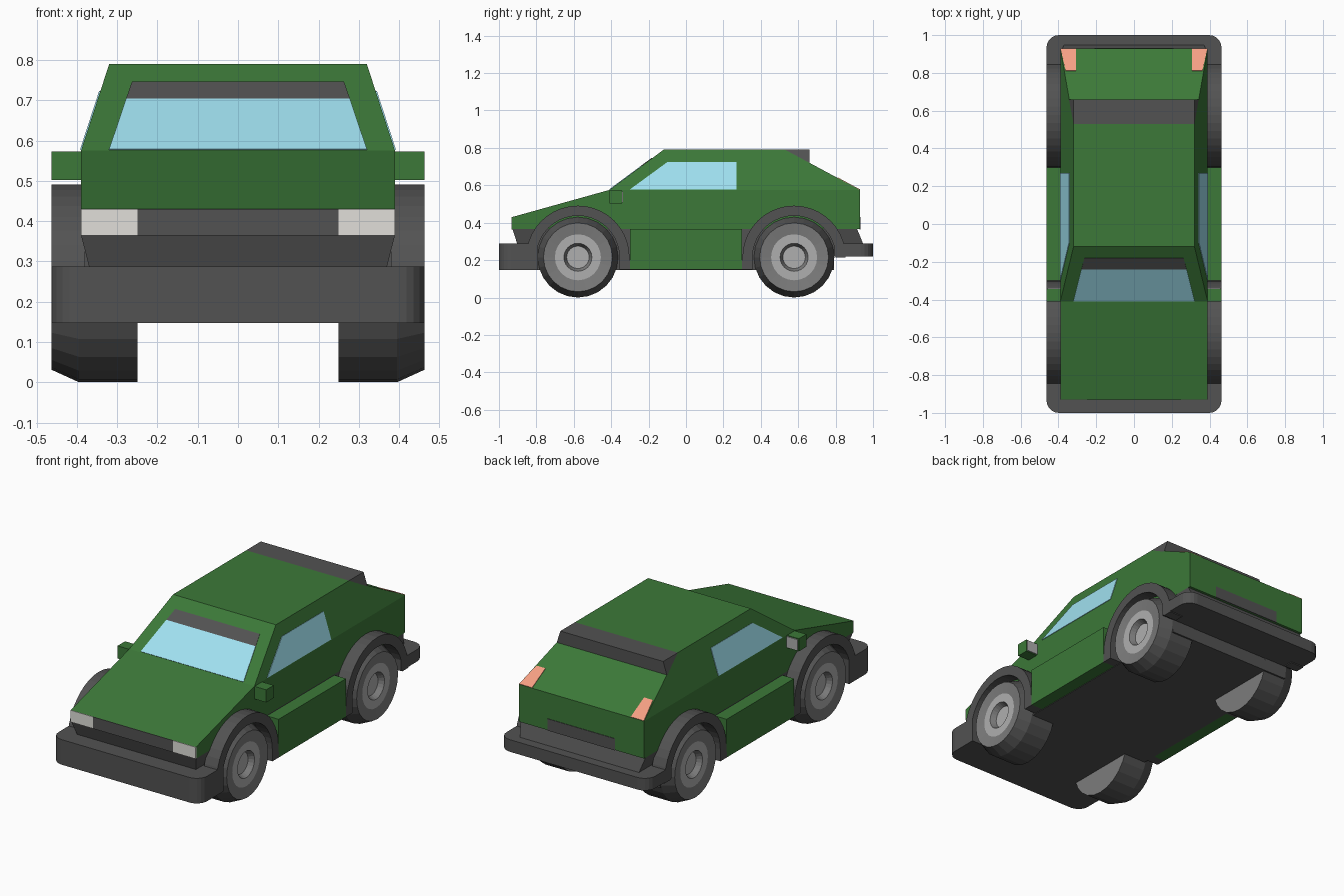
import bpy, bmesh
from math import sin, cos, pi, tau

if "Cube" in bpy.data.objects:
    bpy.data.objects.remove(bpy.data.objects["Cube"], do_unlink=True)


def material(name, r, g, b):
    m = bpy.data.materials.new(name)
    m.use_nodes = True
    m.diffuse_color = (r, g, b, 1)
    m.node_tree.nodes["Principled BSDF"].inputs["Base Color"].default_value = (r, g, b, 1)
    return m


GREEN = material("green_paint", .045, .19, .04)
DARK = material("dark_trim", .085, .085, .085)
MID = material("tyre_wall", .2, .2, .2)
LIGHT = material("rim_metal", .43, .43, .43)
GLASS = material("window_glass", .35, .75, .87)
WHITE = material("headlight_white", .75, .74, .7)
RED = material("tail_light_red", .92, .35, .23)


def add_object(name, bm, mats):
    bmesh.ops.recalc_face_normals(bm, faces=bm.faces)
    mesh = bpy.data.meshes.new(name)
    bm.to_mesh(mesh)
    bm.free()
    for m in mats:
        mesh.materials.append(m)
    ob = bpy.data.objects.new(name, mesh)
    bpy.context.collection.objects.link(ob)
    return ob


def loft(name, rings, mats, slots=None):
    """Bridge rings of points and cap both ends; slots are material indices
    for the first cap, each band, then the last cap."""
    slots = slots or [0] * (len(rings) + 1)
    bm = bmesh.new()
    rows = [[bm.verts.new(p) for p in ring] for ring in rings]
    n = len(rows[0])
    bm.faces.new(rows[0]).material_index = slots[0]
    bm.faces.new(rows[-1]).material_index = slots[-1]
    for a, b, slot in zip(rows, rows[1:], slots[1:]):
        for i in range(n):
            j = (i + 1) % n
            bm.faces.new((a[i], a[j], b[j], b[i])).material_index = slot
    return add_object(name, bm, mats)


def half_width(z):
    """Body half width, tapering above the belt line."""
    return .39 - max(0, z - .575) * .07 / .215


def prism(name, profile, mat):
    """Side profile stretched across the full body width."""
    return loft(name, [[(s * half_width(z), y, z) for y, z in profile] for s in (-1, 1)], [mat])


def box(name, x, y, z, mat):
    return loft(name, [[(x[0], y[0], h), (x[1], y[0], h), (x[1], y[1], h), (x[0], y[1], h)]
                       for h in z], [mat])


def panel(name, points, mat):
    """Thin plate lying on a body surface."""
    bm = bmesh.new()
    bm.faces.new([bm.verts.new(p) for p in points])
    ob = add_object(name, bm, [mat])
    mod = ob.modifiers.new("thickness", "SOLIDIFY")
    mod.thickness = .006
    mod.offset = 0
    return ob


# Painted body
prism("lower_body", [(-.93, .365), (-.93, .43), (-.41, .575), (.93, .575), (.93, .365)], GREEN)
prism("cabin", [(-.41, .575), (-.12, .79), (.53, .79), (.93, .575)], GREEN)
prism("roof_spoiler", [(.53, .79), (.66, .79), (.66, .715)], DARK)

# Underbody and the sloped skirt above the bumpers
box("chassis", (-.39, .39), (-.8, .79), (.147, .37), DARK)
loft("bumper_skirt", [
    [(-w, f, z), (w, f, z), (w, r, z), (-w, r, z)]
    for w, f, r, z in ((.39, -.928, .915, .366), (.368, -.9, .95, .28))], [DARK])


# Bumpers with rounded outer corners
def bumper(name, s, z0, z1):
    r = .065
    arc = [(.463 - r + r * cos(a), 1 - r + r * sin(a)) for a in [i * pi / 10 for i in range(6)]]
    plan = [(.463, .79)] + arc
    plan += [(-x, y) for x, y in reversed(plan)]
    loft(name, [[(x, s * y, z) for x, y in plan] for z in (z0, z1)], [DARK])


bumper("front_bumper", -1, .147, .288)
bumper("rear_bumper", 1, .22, .288)


# Windscreen with sun strip
def screen_y(z):
    return -.41 + (z - .575) * .29 / .215


def screen_panel(name, low, high, mat):
    (w0, z0), (w1, z1) = low, high
    panel(name, [(-w0, screen_y(z0), z0), (w0, screen_y(z0), z0),
                 (w1, screen_y(z1), z1), (-w1, screen_y(z1), z1)], mat)


screen_panel("windscreen", (.32, .577), (.278, .702), GLASS)
screen_panel("sun_strip", (.278, .702), (.263, .745), DARK)


# Flat front and rear panels
def upright(name, x0, x1, y, mat):
    panel(name, [(x0, y, .364), (x1, y, .364), (x1, y, .43), (x0, y, .43)], mat)


upright("grille", -.25, .25, -.93, DARK)
upright("rear_plate_panel", -.21, .21, .93, DARK)


def hatch_z(y):
    return .575 + (.93 - y) * .215 / .4


# Wheel cross-section: radius and distance from the centre line
WHEEL = [(.215, .25), (.215, .395), (.184, .463), (.123, .455), (.075, .455), (.06, .425)]
WHEEL_SLOTS = [1, 0, 0, 1, 2, 1, 2]
AXLE_Y, AXLE_Z = .578, .215

for s, side in ((1, "left"), (-1, "right")):
    # Glass, lights, mirror and sill of one side
    panel(side + "_window", [(s * half_width(z), y, z) for y, z in
                             ((-.3, .577), (-.1, .723), (.27, .723), (.27, .577))], GLASS)
    upright(side + "_headlight", s * .25, s * .39, -.93, WHITE)
    panel(side + "_tail_light", [(s * x, y, hatch_z(y)) for x, y in
                                 ((.307, .929), (.389, .929), (.362, .81), (.307, .81))], RED)
    box(side + "_mirror", (s * .38, s * .463), (-.41, -.343), (.502, .573), GREEN)
    box(side + "_mirror_glass", (s * .39, s * .458), (-.343, -.338), (.507, .568), LIGHT)
    box(side + "_sill", (s * .38, s * .463), (-.3, .3), (.15, .365), GREEN)

    for e, end in ((-1, "front"), (1, "rear")):
        # Wheel arch with a leg reaching down to the sill
        steps = [i * pi / 20 for i in range(21)]
        outer = [(.276 * cos(a), AXLE_Z + .276 * sin(a)) for a in steps]
        inner = [(.222 * cos(a), AXLE_Z + .222 * sin(a)) for a in reversed(steps)]
        arch = outer + [(-.282, .15), (-.222, .15)] + inner
        loft(f"{end}_{side}_wheel_arch",
             [[(s * x, e * (AXLE_Y + y), z) for y, z in arch] for x in (.38, .463)], [DARK])

        # Wheel
        turns = [i * tau / 24 for i in range(24)]
        loft(f"{end}_{side}_wheel",
             [[(s * x, e * AXLE_Y + r * cos(a), AXLE_Z + r * sin(a)) for a in turns]
              for r, x in WHEEL], [DARK, MID, LIGHT], WHEEL_SLOTS)
